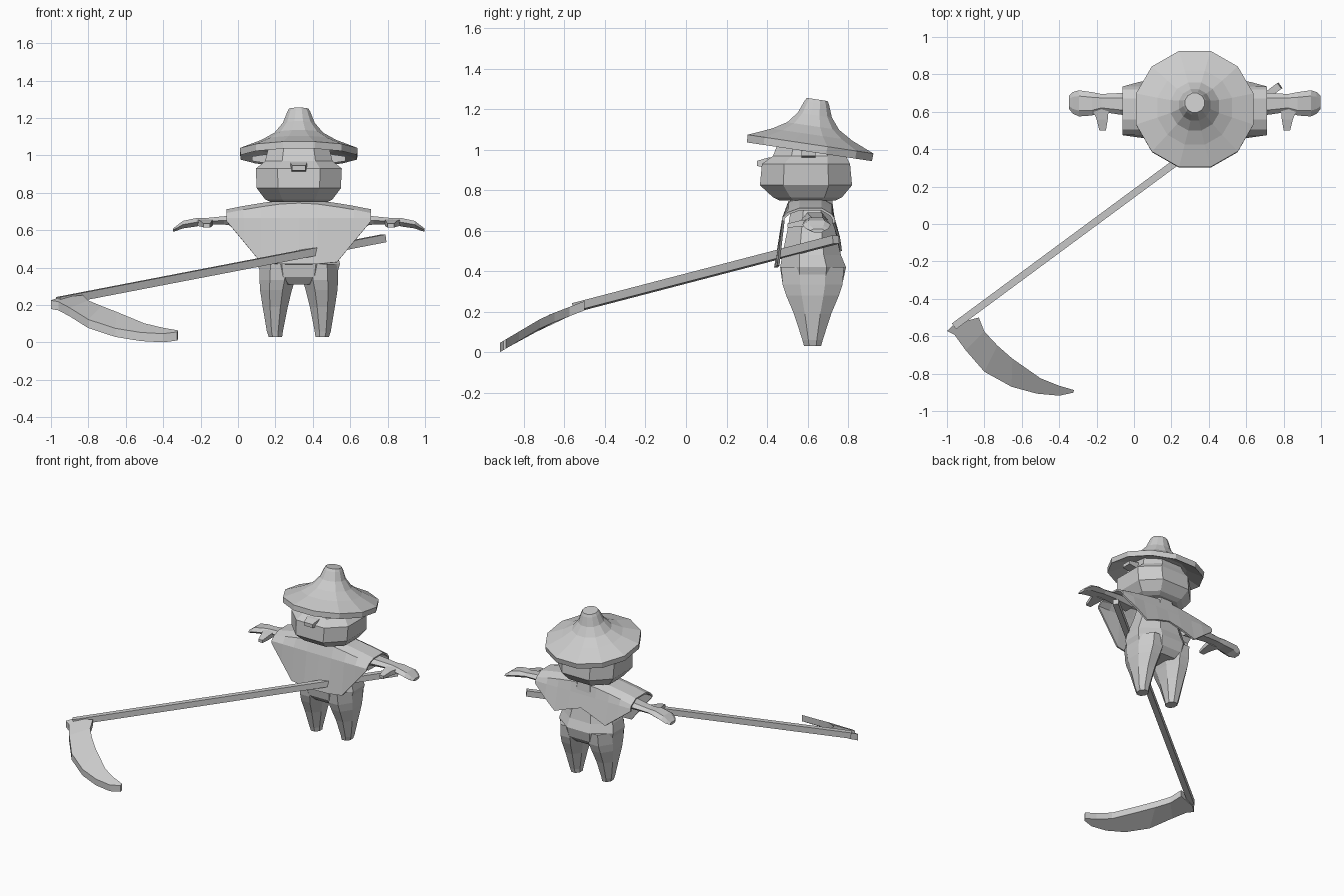
import bpy, bmesh, math
from mathutils import Vector, Matrix

CX = 0.325   # centre line of the figure
grey = bpy.data.materials.new("light_grey")
grey.diffuse_color = (0.6, 0.6, 0.6, 1)


def finish(name, bm):
    bmesh.ops.recalc_face_normals(bm, faces=bm.faces[:])
    me = bpy.data.meshes.new(name)
    bm.to_mesh(me)
    bm.free()
    me.materials.append(grey)
    ob = bpy.data.objects.new(name, me)
    bpy.context.collection.objects.link(ob)
    return ob


def loft(name, rings, closed=True, caps=True):
    """Skin a list of equally long point rings."""
    bm = bmesh.new()
    vs = [[bm.verts.new(p) for p in r] for r in rings]
    n = len(rings[0])
    for a, b in zip(vs, vs[1:]):
        for i in range(n if closed else n - 1):
            j = (i + 1) % n
            bm.faces.new((a[i], a[j], b[j], b[i]))
    if caps:
        bm.faces.new(vs[0])
        bm.faces.new(vs[-1])
    return finish(name, bm)


def oval(x, y, z, rx, ry, n=8, power=1.0):
    """Horizontal ring; power below 1 makes it boxier."""
    pts = []
    for i in range(n):
        a = 2 * math.pi * (i + 0.5) / n
        c, s = math.cos(a), math.sin(a)
        pts.append((x + rx * math.copysign(abs(c) ** power, c) / math.cos(math.pi / n) ** power,
                    y + ry * math.copysign(abs(s) ** power, s) / math.cos(math.pi / n) ** power, z))
    return pts


def span(z, y0, y1, half, **k):
    return oval(CX, (y0 + y1) / 2, z, half, (y1 - y0) / 2, **k)


# hat: twelve-sided profile, tilted backwards
tilt = Matrix.Translation((CX, 0.612, 1.008)) @ Matrix.Rotation(math.radians(-8.5), 4, 'X')
profile = [(0.20, 0.025), (0.312, -0.018), (0.314, 0.02), (0.20, 0.068), (0.13, 0.11),
           (0.085, 0.165), (0.062, 0.225), (0.052, 0.243)]
loft("hat", [[tilt @ Vector(p) for p in oval(0, 0, h, r, r, 12)] for r, h in profile])

# head, brow and nose
loft("head", [span(0.75, 0.46, 0.74, 0.15, power=0.8),
              span(0.765, 0.43, 0.77, 0.18, power=0.8),
              span(0.825, 0.365, 0.82, 0.225, power=0.8),
              span(0.93, 0.375, 0.81, 0.23, power=0.8),
              span(0.97, 0.43, 0.79, 0.18, power=0.8),
              span(1.05, 0.46, 0.76, 0.16, power=0.8)])
loft("nose", [[(CX + sx * w, y, z) for sx, z in ((-1, z0), (1, z0), (1, z1), (-1, z1))]
              for y, w, z0, z1 in ((0.35, 0.035, 0.92, 0.945), (0.40, 0.045, 0.91, 0.96),
                                   (0.48, 0.045, 0.91, 0.97))])

# torso and hips
loft("torso", [span(0.31, 0.51, 0.74, 0.12), span(0.35, 0.475, 0.775, 0.20),
               span(0.42, 0.465, 0.79, 0.22), span(0.48, 0.475, 0.765, 0.205),
               span(0.60, 0.50, 0.74, 0.16), span(0.77, 0.53, 0.72, 0.11)])

# legs, ears, arms and thumbs on both sides
for side, s in (("left", -1), ("right", 1)):
    loft(side + "_leg", [oval(CX + s * x, y, z, rx, ry) for x, y, z, rx, ry in (
        (0.125, 0.625, 0.03, 0.036, 0.042), (0.128, 0.625, 0.06, 0.043, 0.05),
        (0.126, 0.625, 0.19, 0.067, 0.092), (0.122, 0.625, 0.28, 0.085, 0.13),
        (0.115, 0.625, 0.335, 0.095, 0.148), (0.11, 0.625, 0.42, 0.10, 0.155))])
    loft(side + "_ear", [[(CX + s * x, y, z) for y, z in ((0.57, z0), (0.64, z0), (0.64, z1), (0.57, z1))]
                         for x, z0, z1 in ((0.15, 0.955, 1.01), (0.25, 0.97, 0.995))])
    # arm cross-sections: distance, y front, y back, z low, z high
    rings = []
    for x, y0, y1, z0, z1 in ((0.25, 0.57, 0.70, 0.62, 0.69), (0.40, 0.585, 0.70, 0.63, 0.675),
                              (0.50, 0.60, 0.695, 0.63, 0.665), (0.55, 0.58, 0.705, 0.62, 0.665),
                              (0.62, 0.575, 0.715, 0.61, 0.65), (0.652, 0.59, 0.705, 0.598, 0.625),
                              (0.672, 0.615, 0.685, 0.592, 0.61)):
        q, zm = (y1 - y0) * 0.22, (z0 + z1) / 2
        rings.append([(CX + s * x, y, z) for y, z in (
            (y0 + q, z0), (y1 - q, z0), (y1, zm), (y1 - q, z1), (y0 + q, z1), (y0, zm))])
    loft(side + "_arm", rings)
    loft(side + "_thumb", [[(CX + s * x, y, z) for x, z in ((a, z0), (b, z0), (b, z1), (a, z1))]
                           for y, a, b, z0, z1 in ((0.62, 0.46, 0.55, 0.625, 0.66),
                                                   (0.56, 0.465, 0.525, 0.62, 0.65),
                                                   (0.50, 0.475, 0.51, 0.615, 0.635))])

# poncho: open cloth skinned along x, front hem long and back hem short
# distance, y and z of front hem, ridge height, y and z of back hem
half = [(0.0, 0.435, 0.42, 0.765, 0.755, 0.57), (0.10, 0.44, 0.42, 0.76, 0.765, 0.54),
        (0.205, 0.45, 0.43, 0.745, 0.77, 0.50), (0.295, 0.462, 0.54, 0.73, 0.76, 0.57),
        (0.387, 0.475, 0.65, 0.712, 0.735, 0.64)]
cloth = []
for s, rows in ((-1, half[:0:-1]), (1, half)):
    for d, yf, zf, zt, yb, zb in rows:
        cloth.append([(CX + s * d, y, z) for y, z in (
            (yf, zf), (0.475, 0.665), (0.505, zt - 0.02), (0.56, zt), (0.67, zt),
            (0.72, zt - 0.03), (0.735, 0.66), (yb, zb))])
poncho = loft("poncho", cloth, closed=False, caps=False)
mod = poncho.modifiers.new("thickness", 'SOLIDIFY')
mod.thickness, mod.offset = 0.012, -1

# scythe handle: long square bar
a, b = Vector((0.78, 0.74, 0.557)), Vector((-0.96, -0.545, 0.222))
across = (b - a).cross(Vector((0, 0, 1))).normalized() * 0.019
up = across.cross(b - a).normalized() * 0.021
loft("scythe_handle", [[p + across * i + up * j for i, j in ((-1, -1), (1, -1), (1, 1), (-1, 1))]
                       for p in (a, b)])


# scythe blade: curved outline bent downwards towards the tip
def bend(y):
    for (ya, za), (yb, zb) in (((-0.48, 0.215), (-0.70, 0.13)), ((-0.70, 0.13), (-0.92, 0.0))):
        if y >= yb:
            return za + (zb - za) * (y - ya) / (yb - ya)
    return 0.0


inner = [(-0.96, -0.535), (-0.83, -0.50), (-0.80, -0.575), (-0.73, -0.65), (-0.65, -0.72),
         (-0.50, -0.825), (-0.40, -0.865), (-0.32, -0.888)]
outer = [(-1.0, -0.572), (-0.96, -0.592), (-0.90, -0.675), (-0.80, -0.79), (-0.655, -0.87),
         (-0.52, -0.907), (-0.40, -0.918), (-0.325, -0.902)]
loft("scythe_blade", [[(i[0], i[1], bend(i[1])), (o[0], o[1], bend(o[1])),
                       (o[0], o[1], bend(o[1]) + 0.046), (i[0], i[1], bend(i[1]) + 0.046)]
                      for i, o in zip(inner, outer)])
